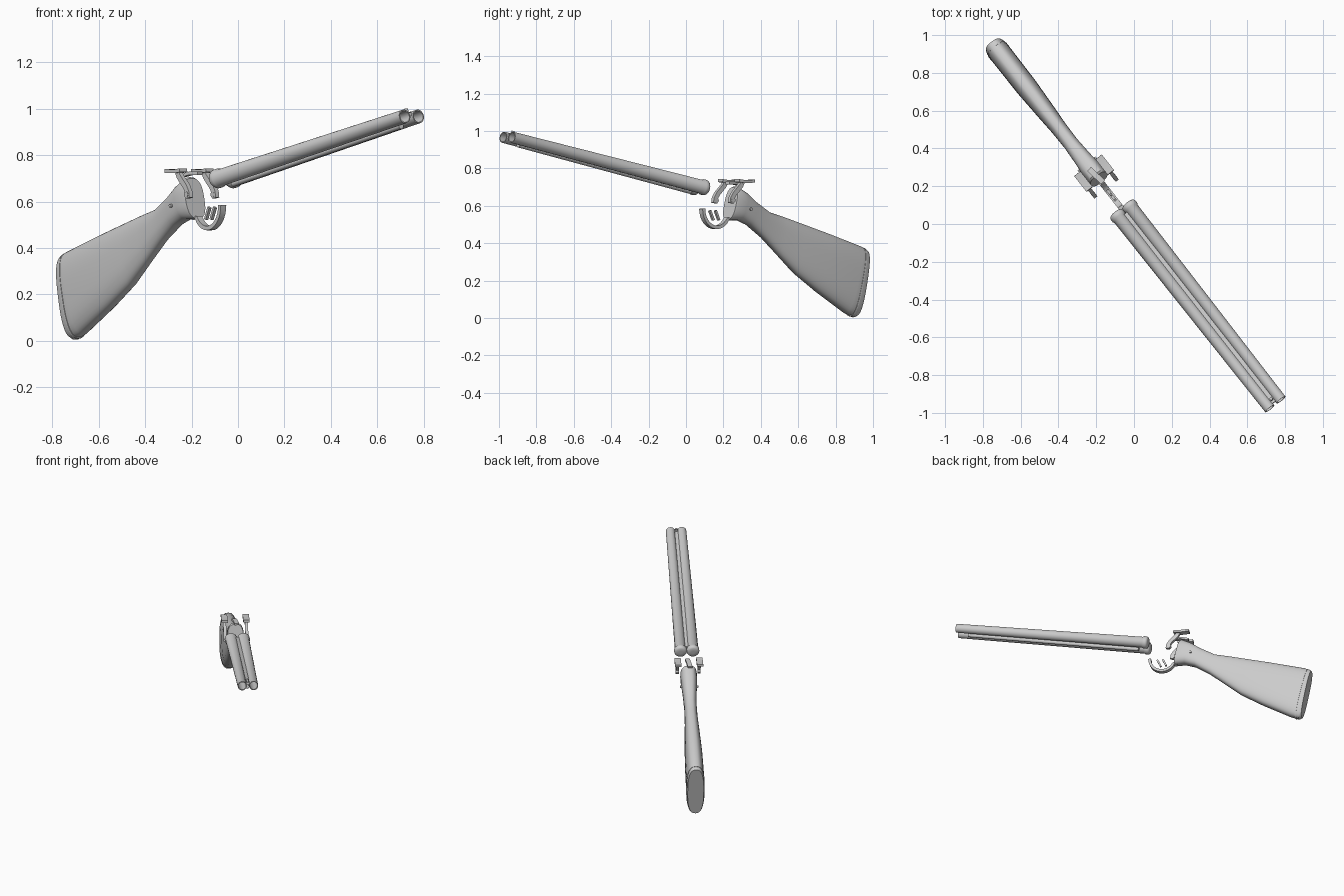
import bpy, bmesh, math
from mathutils import Vector, Matrix

cube = bpy.data.objects.get("Cube")
if cube:
    bpy.data.objects.remove(cube, do_unlink=True)

grey = bpy.data.materials.new("plain_grey")
grey.use_nodes = True
grey.diffuse_color = (0.6, 0.6, 0.6, 1)
grey.node_tree.nodes["Principled BSDF"].inputs["Base Color"].default_value = (0.6, 0.6, 0.6, 1)

# Parts are built pointing along +x, then swung round to lie diagonally
SWING = Matrix.Rotation(math.radians(-51.9), 4, 'Z')


def finish(name, bm):
    bmesh.ops.recalc_face_normals(bm, faces=bm.faces)
    mesh = bpy.data.meshes.new(name)
    bm.to_mesh(mesh)
    bm.free()
    mesh.materials.append(grey)
    mesh.shade_smooth()
    mesh.set_sharp_from_angle(angle=math.radians(35))
    obj = bpy.data.objects.new(name, mesh)
    obj.matrix_world = SWING
    bpy.context.collection.objects.link(obj)
    return obj


def loft(name, rings):
    """Skin a list of equal-sized point rings and cap both ends."""
    bm = bmesh.new()
    loops = [[bm.verts.new(p) for p in ring] for ring in rings]
    n = len(loops[0])
    for a, b in zip(loops, loops[1:]):
        for i in range(n):
            j = (i + 1) % n
            bm.faces.new((a[i], a[j], b[j], b[i]))
    bm.faces.new(loops[0])
    bm.faces.new(loops[-1][::-1])
    return finish(name, bm)


def lathe(name, start, end, profile, sides=32):
    """Turn (distance, radius) pairs about the line from start to end."""
    start, end = Vector(start), Vector(end)
    turn = (end - start).to_track_quat('Z', 'Y')
    angles = [2 * math.pi * i / sides for i in range(sides)]
    return loft(name, [[start + turn @ Vector((r * math.cos(a), r * math.sin(a), t))
                        for a in angles] for t, r in profile])


def rod(name, start, end, radius, sides=16):
    length = (Vector(end) - Vector(start)).length
    return lathe(name, start, end, [(0, radius), (length, radius)], sides)


def strip(name, path, thick, width, side=0.0):
    """Flat bar of rectangular section following a path of (x, z) points."""
    pts = [Vector((x, 0, z)) for x, z in path]
    rings = []
    for i, p in enumerate(pts):
        d = (pts[min(i + 1, len(pts) - 1)] - pts[max(i - 1, 0)]).normalized()
        normal = Vector((-d.z, 0, d.x)) * thick / 2
        across = Vector((0, width / 2, 0))
        c = p + Vector((0, side, 0))
        rings.append([c + normal + across, c + normal - across,
                      c - normal - across, c - normal + across])
    return loft(name, rings)


def oval(top, bottom, half, n=36, power=2.7):
    """Squared-off oval between a top and a bottom (x, z) point."""
    t, b = Vector((top[0], 0, top[1])), Vector((bottom[0], 0, bottom[1]))
    mid, up = (t + b) / 2, (t - b) / 2
    ring = []
    for i in range(n):
        a = 2 * math.pi * i / n
        c, s = math.cos(a), math.sin(a)
        y = math.copysign(abs(c) ** (2 / power), c) * half
        h = math.copysign(abs(s) ** (2 / power), s)
        ring.append(mid + up * h + Vector((0, y, 0)))
    return ring


# Stock and receiver, from butt to standing face
sections = [
    ((-1.225, .360), (-1.155, .012), .053),
    ((-1.215, .368), (-1.135, .004), .058),
    ((-1.180, .384), (-1.080, .028), .060),
    ((-.950, .455), (-.890, .140), .058),
    ((-.780, .505), (-.740, .238), .050),
    ((-.660, .540), (-.630, .333), .043),
    ((-.560, .566), (-.520, .428), .041),
    ((-.460, .625), (-.420, .497), .047),
    ((-.400, .670), (-.350, .523), .053),
    ((-.335, .705), (-.290, .523), .055),
    ((-.323, .700), (-.280, .527), .052),
]
loft("stock", [oval(*s) for s in sections])

# Butt plate seam
loft("butt_plate_band", [oval((-1.203, .375), (-1.118, .008), .061),
                         oval((-1.195, .378), (-1.110, .011), .061)])

# Twin barrels with breech collars and open bores
BREECH, MUZZLE = Vector((-.108, 0, .695)), Vector((1.213, 0, .967))
LENGTH = (MUZZLE - BREECH).length
AXIS = (MUZZLE - BREECH).normalized()
UP = Vector((-AXIS.z, 0, AXIS.x))
barrel_profile = [(0, .012), (.001, .030), (.006, .038), (.014, .042), (.032, .042),
                  (.040, .037), (LENGTH, .030), (LENGTH, .025), (.2, .025)]
for side, label in ((1, "left"), (-1, "right")):
    lathe(label + "_barrel", BREECH + Vector((0, side * .041, 0)),
          MUZZLE + Vector((0, side * .0375, 0)), barrel_profile)


def along(t, rise):
    return BREECH + AXIS * t + UP * rise


# Top rib, bead sight and lower rod
a, b = along(.04, .012), along(LENGTH - .01, .012)
strip("top_rib", [(a.x, a.z), (b.x, b.z)], .016, .022)
rod("bead_sight", along(LENGTH - .03, .015), along(LENGTH - .03, .040), .008)
rod("lower_rod", along(.07, -.034), along(LENGTH - .08, -.026), .013)

# Hammers: curved arm, thumb spur and striking nose
for side, label in ((1, "left"), (-1, "right")):
    y = side * .072
    strip(label + "_hammer_arm", [(-.248, .615), (-.252, .64), (-.268, .665),
                                  (-.292, .688), (-.312, .708), (-.325, .732)],
          .026, .020, y)
    strip(label + "_hammer_spur", [(-.395, .732), (-.33, .730), (-.29, .735)], .016, .042, y)
    rod(label + "_hammer_pivot", (-.258, y * .85, .63), (-.258, y * 1.15, .63), .013)

# Top lever, slightly swung to one side
lever = strip("top_lever", [(-.05, .712), (0, .722), (.05, .722)], .014, .030)
lever.matrix_world = SWING @ Matrix.Translation((-.325, 0, 0)) @ Matrix.Rotation(.15, 4, 'Z')

# Cross pin through the wrist
rod("cross_pin", (-.40, -.060, .582), (-.40, .060, .582), .008, 12)

# Trigger guard and the two triggers
guard = [(-.20 + .09 * math.cos(t), .585 - .10 * math.sin(t))
         for t in [math.pi * i / 16 for i in range(14)]]
strip("trigger_guard", guard + [(-.30, .530)], .018, .030)
for x, label in ((-.213, "rear"), (-.175, "front")):
    strip(label + "_trigger", [(x - .01, .523), (x, .545), (x + .014, .575)], .012, .014)
